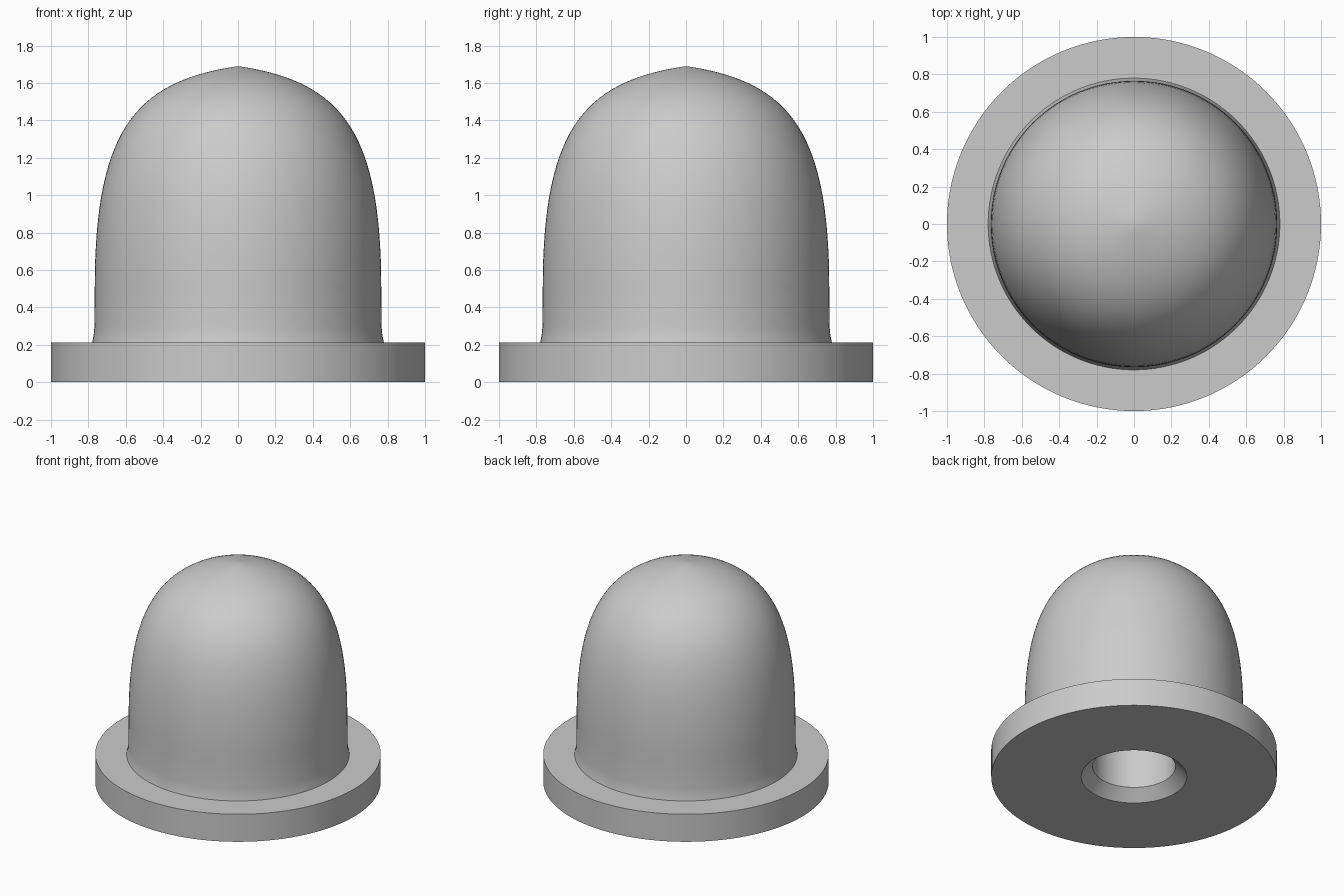
import bpy
import bmesh
import math
from mathutils import Vector
from mathutils.geometry import interpolate_bezier

default_cube = bpy.data.objects.get("Cube")
if default_cube:
    bpy.data.objects.remove(default_cube, do_unlink=True)

SEGMENTS = 128

# Single flat grey
grey = bpy.data.materials.new("light_grey")
grey.use_nodes = True
colour = (0.6, 0.6, 0.6, 1)
grey.diffuse_color = colour
grey.node_tree.nodes["Principled BSDF"].inputs["Base Color"].default_value = colour


def lathe(name, profile, material):
    """Revolve a (radius, height) profile about the z axis."""
    bm = bmesh.new()
    verts = [bm.verts.new((r, 0, z)) for r, z in profile]
    edges = [bm.edges.new(pair) for pair in zip(verts, verts[1:])]
    bmesh.ops.spin(bm, geom=verts + edges, cent=(0, 0, 0), axis=(0, 0, 1),
                   angle=math.tau, steps=SEGMENTS)
    bmesh.ops.remove_doubles(bm, verts=bm.verts, dist=1e-5)
    bmesh.ops.recalc_face_normals(bm, faces=bm.faces)
    mesh = bpy.data.meshes.new(name)
    bm.to_mesh(mesh)
    bm.free()
    mesh.materials.append(material)
    obj = bpy.data.objects.new(name, mesh)
    bpy.context.collection.objects.link(obj)
    bpy.ops.object.select_all(action="DESELECT")
    obj.select_set(True)
    bpy.context.view_layer.objects.active = obj
    bpy.ops.object.shade_smooth_by_angle(angle=math.radians(30))
    return obj


# Blind bore with a countersunk mouth
bore = [(0, 0.9), (0.29, 0.9), (0.29, 0.08), (0.37, 0)]

# Flat round flange
flange = [(1, 0), (1, 0.213)]

# Small flare where the dome meets the flange
flare = [(0.78, 0.213), (0.772, 0.25), (0.767, 0.3)]

# Dome side curving in to a slightly pointed crown
dome = [(p.x, p.y) for p in interpolate_bezier(
    Vector((0.766, 0.5)), Vector((0.766, 1.35)),
    Vector((0.55, 1.61)), Vector((0, 1.69)), 32)]

lathe("domed_bumper", bore + flange + flare + dome, grey)
